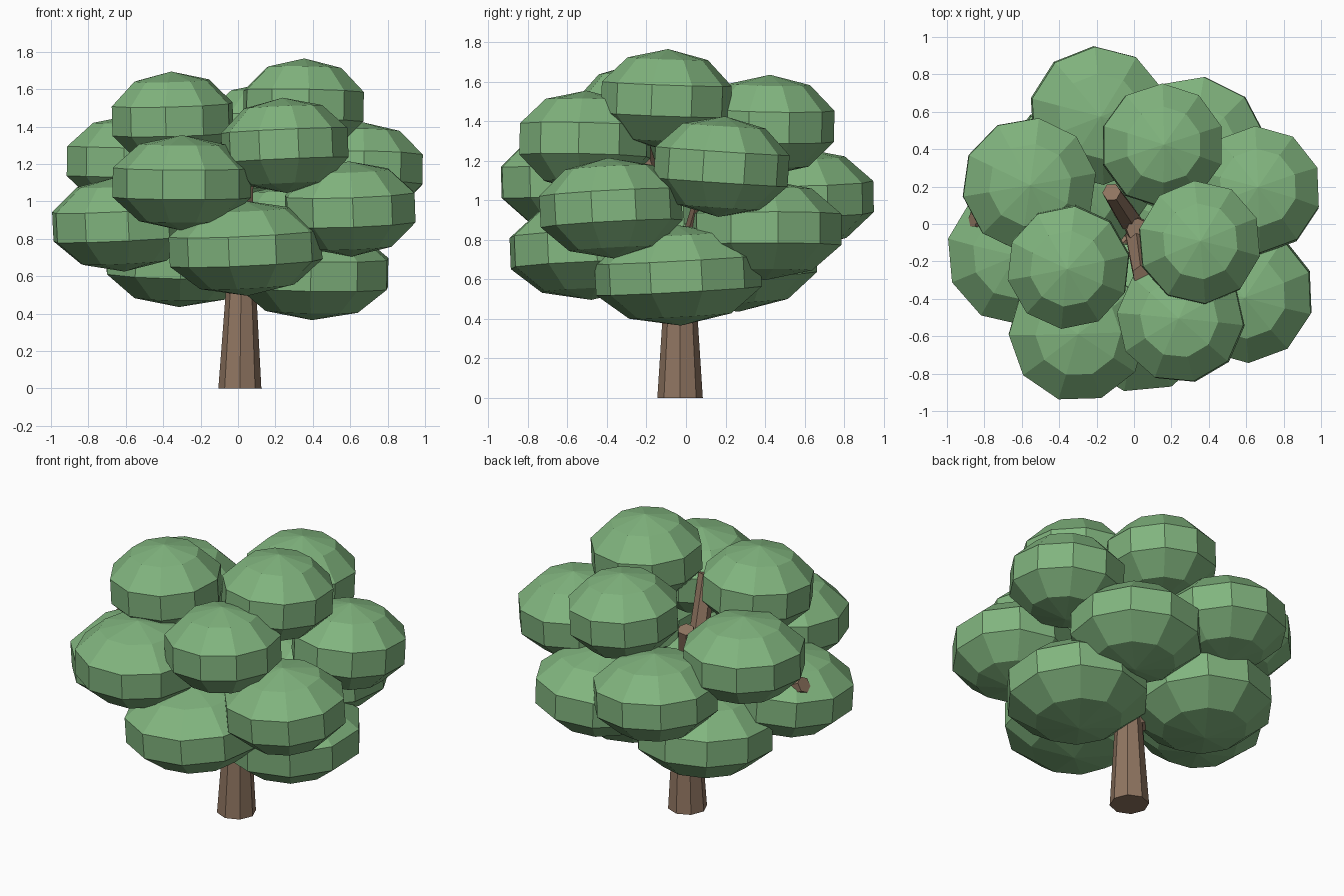
import bpy
import math
import random
from mathutils import Vector

random.seed(4)
cube = bpy.data.objects.get("Cube")
if cube:
    bpy.data.objects.remove(cube, do_unlink=True)


def make_material(name, colour):
    mat = bpy.data.materials.new(name)
    mat.use_nodes = True
    mat.diffuse_color = (*colour, 1)
    mat.node_tree.nodes["Principled BSDF"].inputs["Base Color"].default_value = (*colour, 1)
    return mat


leaf_green = make_material("leaf_green", (0.22, 0.46, 0.21))
bark_brown = make_material("bark_brown", (0.28, 0.18, 0.12))


def finish(name, material):
    obj = bpy.context.object
    obj.name = name
    obj.data.materials.append(material)
    return obj


def limb(name, start, end, base_radius, tip_radius, sides):
    """Tapered faceted cylinder from start to end."""
    start, end = Vector(start), Vector(end)
    axis = end - start
    bpy.ops.mesh.primitive_cone_add(
        vertices=sides, radius1=base_radius, radius2=tip_radius,
        depth=axis.length, location=(start + end) / 2,
        rotation=axis.to_track_quat("Z", "Y").to_euler())
    return finish(name, bark_brown)


def leaf_clump(name, centre, half_width, half_height):
    """Flattened low-poly ball with a straight belt."""
    bpy.ops.mesh.primitive_uv_sphere_add(
        segments=10, ring_count=5, radius=1, location=centre,
        rotation=(random.uniform(-0.06, 0.06), random.uniform(-0.06, 0.06),
                  random.uniform(0, math.tau)))
    obj = finish(name, leaf_green)
    radius = half_width / math.cos(math.radians(18))
    obj.scale = (radius, radius, half_height)
    return obj


# Trunk
limb("trunk", (0.01, -0.03, 0), (0.02, -0.03, 0.85), 0.115, 0.06, 8)

# Leaf clumps spiral upwards around the trunk: x, y, z, half width
clumps = [
    (0.40, -0.04, 0.62, 0.42),
    (-0.31, 0.25, 0.69, 0.41),
    (0.04, -0.49, 0.75, 0.41),
    (0.32, 0.40, 0.85, 0.39),
    (-0.62, -0.16, 0.88, 0.38),
    (0.60, -0.38, 0.96, 0.36),
    (-0.19, 0.58, 1.01, 0.37),
    (-0.30, -0.58, 1.10, 0.37),
    (0.66, 0.18, 1.17, 0.34),
    (-0.56, 0.21, 1.21, 0.36),
    (0.25, -0.51, 1.30, 0.34),
    (0.15, 0.42, 1.38, 0.33),
    (-0.35, -0.23, 1.44, 0.33),
    (0.35, -0.10, 1.51, 0.33),
]
for i, (x, y, z, width) in enumerate(clumps, 1):
    leaf_clump(f"leaf_clump_{i}", (x, y, z), width, 0.255)

# Branches reaching out between the clumps
tips = [
    (0.04, -0.27, 1.40),
    (-0.12, 0.17, 1.25),
    (-0.86, 0.03, 1.04),
    (-0.30, -0.35, 0.72),
    (0.55, 0.12, 1.10),
]
for i, tip in enumerate(tips, 1):
    limb(f"branch_{i}", (0.01, -0.03, 0.55), tip, 0.07, 0.05, 6)
